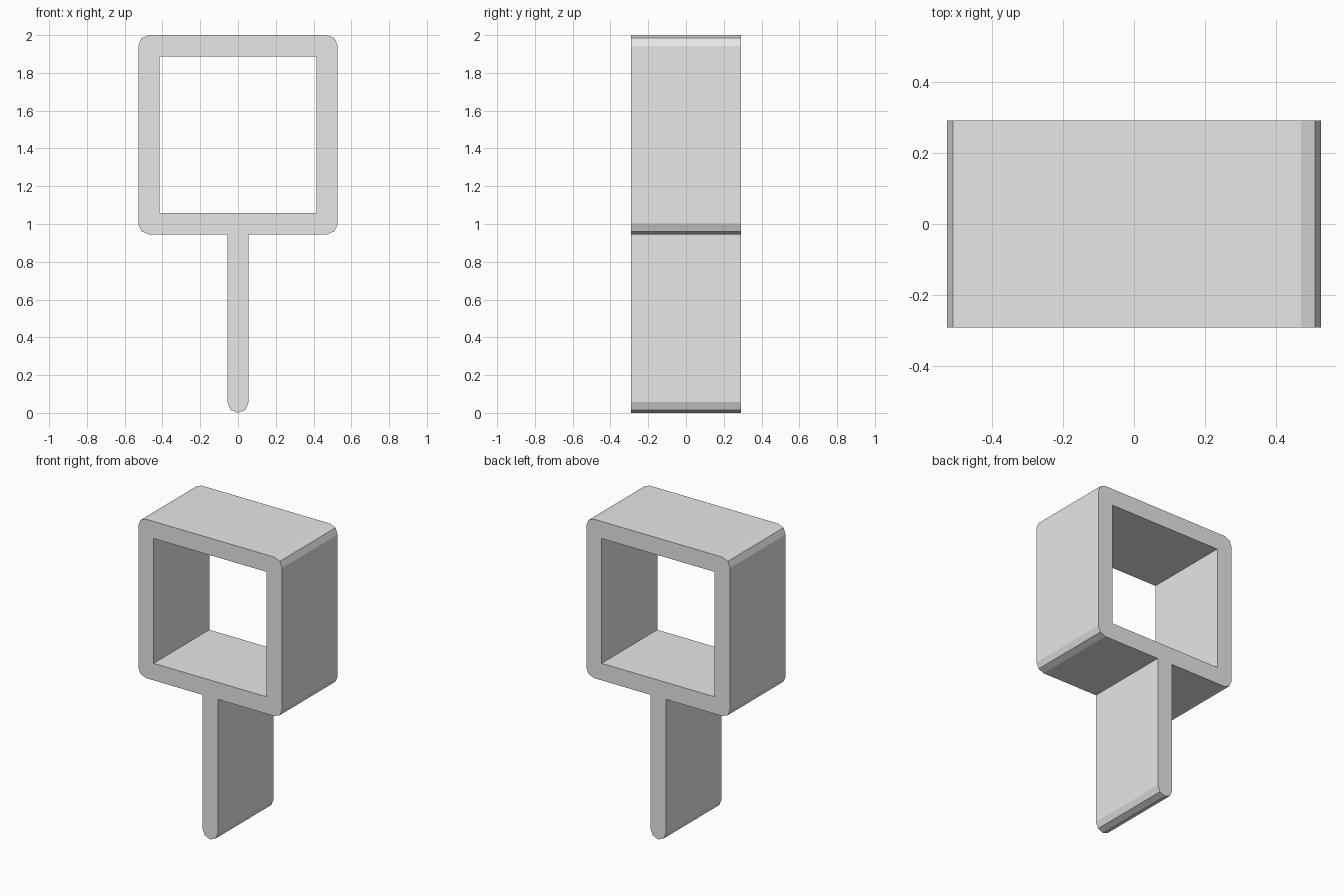
import bpy
from math import sin, cos, pi

if "Cube" in bpy.data.objects:
    bpy.data.objects.remove(bpy.data.objects["Cube"], do_unlink=True)

HALF_W, WALL, DEPTH = 0.528, 0.113, 0.584
TOP, FRAME_BOTTOM = 2.0, 0.945
R = WALL / 2          # corner radius, also half the post thickness

grey = bpy.data.materials.new("light_grey")
grey.use_nodes = True
grey.diffuse_color = (0.8, 0.8, 0.8, 1)
grey.node_tree.nodes["Principled BSDF"].inputs["Base Color"].default_value = (0.8, 0.8, 0.8, 1)


def corner(cx, cz, start):
    """Quarter circle in two flat steps, counter-clockwise from start."""
    angles = [start + i * pi / 4 for i in range(3)]
    return [(cx + R * cos(a), cz + R * sin(a)) for a in angles]


# Outer outline: square frame with rounded corners and a round-ended post
x, top, low = HALF_W - R, TOP - R, FRAME_BOTTOM + R
outer = (corner(x, top, 0) + corner(-x, top, pi / 2) + corner(-x, low, pi)
         + [(-R, FRAME_BOTTOM)]
         + corner(0, R, pi) + corner(0, R, 1.5 * pi)[1:]
         + [(R, FRAME_BOTTOM)]
         + corner(x, low, 1.5 * pi))

# Square opening
ix, iz0, iz1 = HALF_W - WALL, FRAME_BOTTOM + WALL, TOP - WALL
opening = [(-ix, iz0), (ix, iz0), (ix, iz1), (-ix, iz1)]

# Filled profile, extruded front to back
curve = bpy.data.curves.new("frame_and_post", "CURVE")
curve.dimensions = "2D"
curve.fill_mode = "BOTH"
curve.extrude = DEPTH / 2
for outline in (outer, opening):
    spline = curve.splines.new("POLY")
    spline.points.add(len(outline) - 1)
    for point, (px, pz) in zip(spline.points, outline):
        point.co = (px, pz, 0, 1)
    spline.use_cyclic_u = True
curve.materials.append(grey)

frame = bpy.data.objects.new("frame_and_post", curve)
bpy.context.collection.objects.link(frame)
frame.rotation_euler.x = pi / 2

# Turn into a flat-shaded mesh
bpy.ops.object.select_all(action="DESELECT")
frame.select_set(True)
bpy.context.view_layer.objects.active = frame
bpy.ops.object.convert(target="MESH")
frame = bpy.context.object
frame.name = "frame_and_post"
bpy.ops.object.transform_apply(location=False, rotation=True, scale=False)
bpy.ops.object.mode_set(mode="EDIT")
bpy.ops.mesh.select_all(action="SELECT")
bpy.ops.mesh.remove_doubles(threshold=0.0001)
bpy.ops.mesh.normals_make_consistent(inside=False)
bpy.ops.object.mode_set(mode="OBJECT")
bpy.ops.object.shade_flat()
